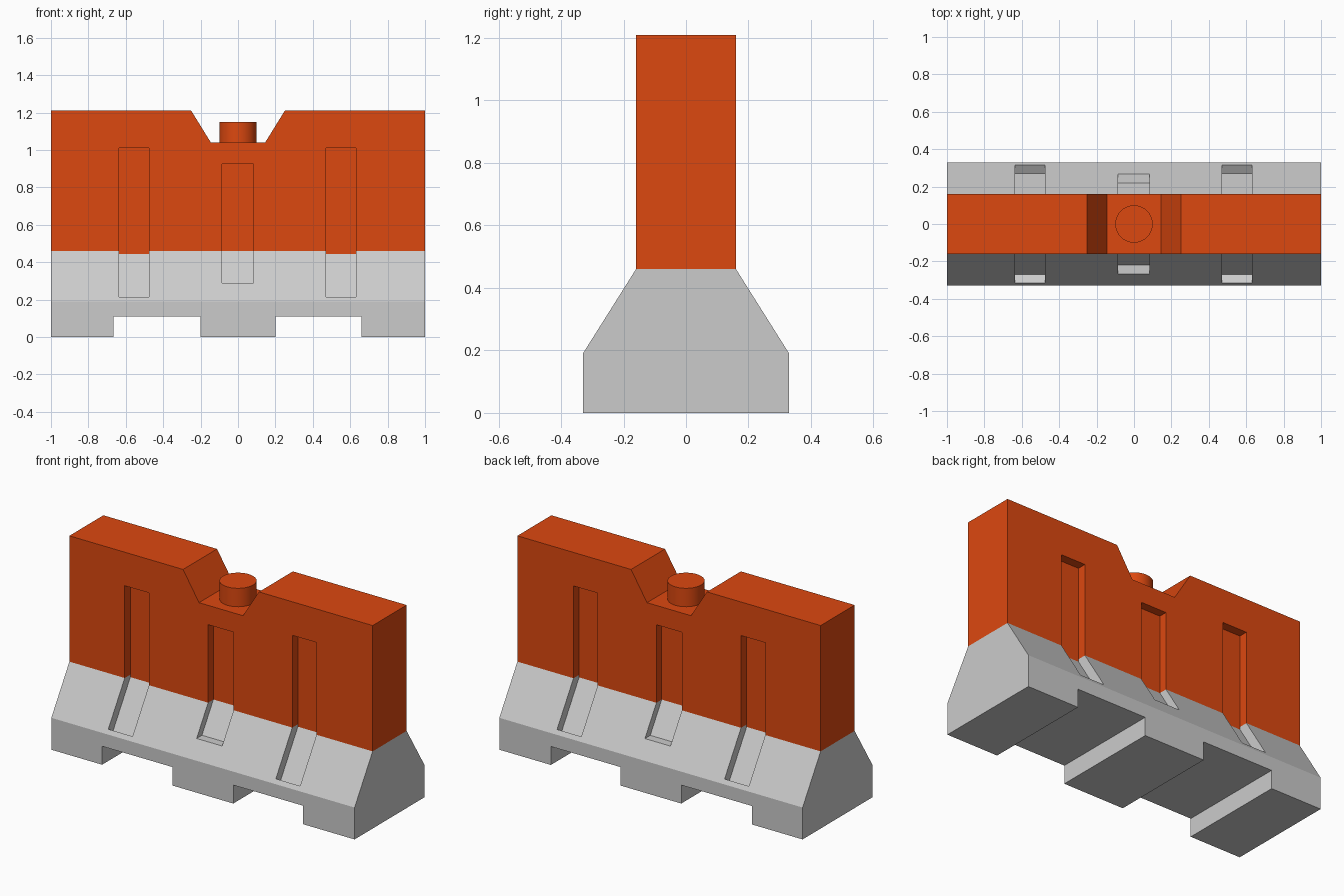
import bpy, bmesh
from mathutils import Vector

if "Cube" in bpy.data.objects:
    bpy.data.objects.remove(bpy.data.objects["Cube"])

orange = bpy.data.materials.new("orange_plastic")
orange.diffuse_color = (0.72, 0.065, 0.005, 1)
orange.use_nodes = True
orange.node_tree.nodes["Principled BSDF"].inputs["Base Color"].default_value = orange.diffuse_color


def prism(bm, profile, axis, lo, hi):
    """Extrude a (y,z) profile along x, or an (x,z) profile along y."""
    def pt(a, z, t):
        return (t, a, z) if axis == 'x' else (a, t, z)
    face = bm.faces.new([bm.verts.new(pt(a, z, lo)) for a, z in profile])
    ext = bmesh.ops.extrude_face_region(bm, geom=[face])['geom']
    move = Vector(pt(0, 0, hi - lo))
    bmesh.ops.translate(bm, verts=[v for v in ext if isinstance(v, bmesh.types.BMVert)], vec=move)
    bmesh.ops.recalc_face_normals(bm, faces=bm.faces[:])


def make_object(name, bm, mat=None):
    me = bpy.data.meshes.new(name)
    bm.to_mesh(me)
    bm.free()
    if mat:
        me.materials.append(mat)
    ob = bpy.data.objects.new(name, me)
    bpy.context.collection.objects.link(ob)
    return ob


# Whole barrier cross-section, extruded along its length
half = [(0.33, 0), (0.33, 0.19), (0.16, 0.46), (0.16, 1.21)]
bm = bmesh.new()
prism(bm, half + [(-y, z) for y, z in reversed(half)], 'x', -1, 1)
body = make_object("barrier_body", bm)

# Cutters: top notch, two forklift slots, three grooves per side
bm = bmesh.new()
prism(bm, [(-0.145, 1.04), (0.145, 1.04), (0.312, 1.31), (-0.312, 1.31)], 'y', -0.5, 0.5)
for x0, x1 in ((-0.665, -0.2), (0.2, 0.66)):
    prism(bm, [(x0, -0.1), (x1, -0.1), (x1, 0.11), (x0, 0.11)], 'y', -0.5, 0.5)
side_groove = [(0.107, 1.01), (0.107, 0.445), (0.27, 0.186), (0.40, 0.267), (0.40, 1.01)]
mid_groove = [(0.11, 0.925), (0.11, 0.46), (0.218, 0.288), (0.40, 0.288), (0.40, 0.925)]
for s in (-1, 1):
    for profile, x0, x1 in ((side_groove, -0.635, -0.475), (mid_groove, -0.085, 0.083),
                            (side_groove, 0.47, 0.63)):
        prism(bm, [(s * y, z) for y, z in profile], 'x', x0, x1)
cutter = make_object("cutter", bm)
cutter.hide_render = True

mod = body.modifiers.new("cut", 'BOOLEAN')
mod.operation = 'DIFFERENCE'
mod.solver = 'EXACT'
mod.object = cutter
dg = bpy.context.evaluated_depsgraph_get()
cut_mesh = bpy.data.meshes.new_from_object(body.evaluated_get(dg))

# Split into the grey base and the orange upper wall
for name, upper, mat in (("grey_base", False, None), ("orange_wall", True, orange)):
    bm = bmesh.new()
    bm.from_mesh(cut_mesh)
    bmesh.ops.bisect_plane(bm, geom=bm.verts[:] + bm.edges[:] + bm.faces[:],
                           plane_co=(0, 0, 0.46), plane_no=(0, 0, 1), dist=1e-5)
    drop = [f for f in bm.faces if (f.calc_center_median().z > 0.448) != upper]
    bmesh.ops.delete(bm, geom=drop, context='FACES')
    for f in bm.faces:
        f.material_index = 0
    ob = make_object(name, bm)
    ob.data.materials.clear()
    if mat:
        ob.data.materials.append(mat)
bpy.data.objects.remove(body)
bpy.data.objects.remove(cutter)
bpy.data.meshes.remove(cut_mesh)

# Filler cap in the notch
bpy.ops.mesh.primitive_cylinder_add(vertices=48, radius=0.1, depth=0.11, location=(0, 0, 1.095))
cap = bpy.context.object
cap.name = "filler_cap"
cap.data.materials.append(orange)
bpy.ops.object.shade_smooth_by_angle()
